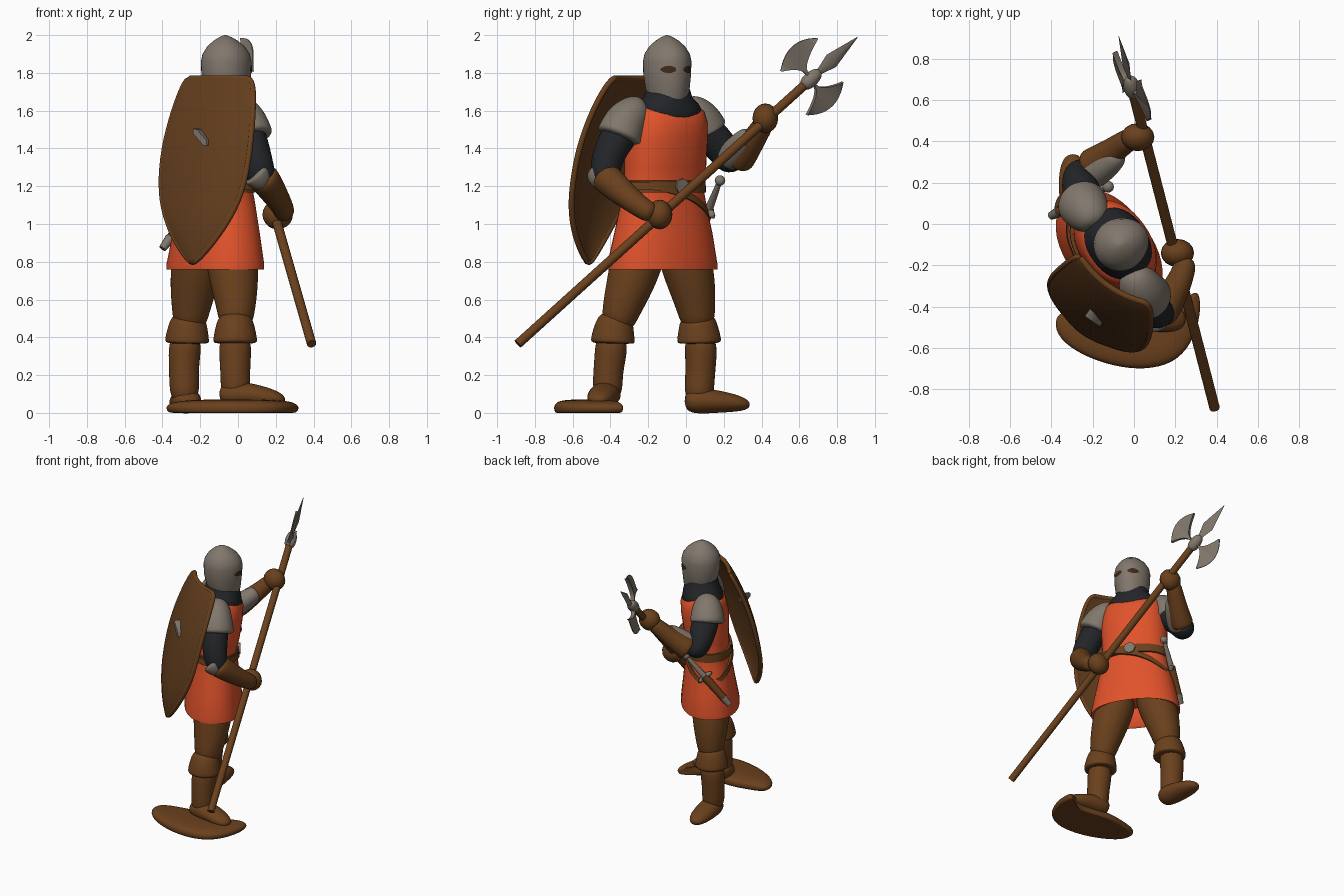
import bpy, bmesh
from math import sin, cos, pi, radians
from mathutils import Vector as V

if "Cube" in bpy.data.objects:
    bpy.data.objects.remove(bpy.data.objects["Cube"])


def material(name, rgb):
    m = bpy.data.materials.new(name)
    m.use_nodes = True
    m.diffuse_color = (*rgb, 1)
    m.node_tree.nodes["Principled BSDF"].inputs["Base Color"].default_value = (*rgb, 1)
    return m


ORANGE = material("orange cloth", (.75, .085, .024))
LEATHER = material("brown leather", (.145, .052, .012))
WOOD = material("shield brown", (.12, .046, .012))
STEEL = material("grey steel", (.22, .185, .15))
MAIL = material("dark mail", (.016, .018, .021))
SLIT = material("visor shadow", (.05, .022, .01))


def build(name, mat, verts, faces, subsurf=0, thick=0):
    """Make a smooth mesh object with optional thickness and subdivision."""
    me = bpy.data.meshes.new(name)
    me.from_pydata([tuple(v) for v in verts], [], faces)
    bm = bmesh.new()
    bm.from_mesh(me)
    bmesh.ops.recalc_face_normals(bm, faces=bm.faces[:])
    bm.to_mesh(me)
    bm.free()
    ob = bpy.data.objects.new(name, me)
    bpy.context.collection.objects.link(ob)
    me.materials.append(mat)
    if subsurf:
        mod = ob.modifiers.new("smooth", "SUBSURF")
        mod.levels = mod.render_levels = subsurf
    if thick:
        mod = ob.modifiers.new("thickness", "SOLIDIFY")
        mod.thickness, mod.offset = thick, 0
    bpy.ops.object.select_all(action="DESELECT")
    ob.select_set(True)
    bpy.context.view_layer.objects.active = ob
    bpy.ops.object.shade_smooth_by_angle(angle=radians(50))
    return ob


def skin(name, mat, rings, closed=True, caps=True, **kw):
    """Join rows of points into a surface."""
    n = len(rings[0])
    faces = [(i * n + j, i * n + (j + 1) % n, (i + 1) * n + (j + 1) % n, (i + 1) * n + j)
             for i in range(len(rings) - 1) for j in range(n if closed else n - 1)]
    if closed and caps:
        faces += [tuple(range(n)), tuple(range((len(rings) - 1) * n, len(rings) * n))]
    return build(name, mat, [p for r in rings for p in r], faces, **kw)


def tube(name, mat, path, radii, sides=12, subsurf=2):
    """Sweep an ellipse along a path; each radius is a number or (across, upright)."""
    pts = [V(p) for p in path]
    rings, side, last = [], None, None
    for i, p in enumerate(pts):
        t = (pts[min(i + 1, len(pts) - 1)] - pts[max(i - 1, 0)]).normalized()
        if side is None:
            side = t.cross(V((0, 0, 1)))
            side = side.normalized() if side.length > .2 else t.orthogonal().normalized()
        else:
            side = last.rotation_difference(t) @ side
        last, up = t, t.cross(side)
        r = radii[i] if isinstance(radii, list) else radii
        a, b = r if isinstance(r, tuple) else (r, r)
        rings.append([p + side * a * cos(k * 2 * pi / sides) + up * b * sin(k * 2 * pi / sides)
                      for k in range(sides)])
    return skin(name, mat, rings, subsurf=subsurf)


TURN = radians(36)
FRONT = V((cos(TURN), sin(TURN), 0))
SIDE = V((-FRONT.y, FRONT.x, 0))


def body_ring(x, y, z, wide, deep, dip=0, tilt=0, n=40):
    """Ring round the body; dip lowers the front and back, tilt lowers one hip."""
    out = []
    for k in range(n):
        c, s = cos(k * 2 * pi / n), sin(k * 2 * pi / n)
        out.append(V((x, y, z - dip * c * c - tilt * s))
                   + FRONT * deep * abs(c) ** .9 * (1 if c > 0 else -1)
                   + SIDE * wide * abs(s) ** .9 * (1 if s > 0 else -1))
    return out


def ball(name, mat, loc, r, scale=(1, 1, 1)):
    rings = [[V(loc) + V((scale[0] * r * sin(a) * cos(b), scale[1] * r * sin(a) * sin(b),
                          scale[2] * r * cos(a))) for b in [k * pi / 8 for k in range(16)]]
             for a in [.02 + (pi - .04) * i / 10 for i in range(11)]]
    return skin(name, mat, rings)


# Tabard with a hollow hem and scooped neck, mail collar and belts
tabard = [(-.12, -.125, .9, .265, .165), (-.12, -.125, .77, .295, .188), (-.12, -.125, .76, .318, .205),
          (-.12, -.125, .79, .318, .205),
          (-.115, -.12, .95, .285, .182), (-.11, -.12, 1.1, .25, .16), (-.11, -.118, 1.2, .228, .147),
          (-.1, -.11, 1.3, .235, .157), (-.09, -.105, 1.45, .235, .168), (-.085, -.095, 1.54, .222, .162, .01),
          (-.085, -.095, 1.6, .205, .148, .025), (-.08, -.095, 1.63, .17, .132, .045)]
skin("tabard", ORANGE, [body_ring(*r) for r in tabard])
skin("mail_collar", MAIL, [body_ring(*r) for r in [
    (-.08, -.095, 1.57, .17, .13, .03), (-.08, -.095, 1.61, .185, .147, .045), (-.075, -.095, 1.645, .165, .138, .035),
    (-.07, -.095, 1.675, .125, .122, .01), (-.07, -.095, 1.72, .11, .11)]])
skin("belt", LEATHER, [body_ring(-.11, -.118, z, .225 + e, .147 + e) for z, e in
                       [(1.165, 0), (1.167, .017), (1.228, .015), (1.23, 0)]])
skin("sword_belt", LEATHER, [body_ring(-.112, -.12, z, .247 + e, .15 + e, dip=-.055, tilt=.09) for z, e in
                             [(1.09, 0), (1.09, .022), (1.13, .016), (1.13, 0)]], caps=False)
tube("buckle", STEEL, [V((-.11, -.118, 1.198)) + FRONT * d for d in (.14, .174)], .042, sides=8, subsurf=0)

# Helmet with a ridge down the visor, and two eye slits
HEAD = V((-.068, -.1, 0))
FACE = radians(28)


def head_point(z, r, a, grow=0):
    r = r * (1 + .13 * max(0, cos(a)) ** 4) + grow
    drop = .03 * cos(a) if z < 1.72 else 0
    return HEAD + V((r * cos(a + FACE), r * sin(a + FACE), z - drop))


skin("helmet", STEEL, [[head_point(z, r, k * pi / 20) for k in range(40)] for z, r in [
    (1.65, .085), (1.655, .098), (1.71, .116), (1.79, .126), (1.86, .128), (1.9, .12), (1.94, .095),
    (1.97, .062), (1.99, .03), (2.0, .004)]])
for s in (-1, 1):
    rows = [[head_point(1.818 + h * sin(pi * (.12 + .8 * i / 8)), .127, s * radians(9 + 4.2 * i), .003)
             for i in range(9)] for h in (-.02, .02)]
    skin("eye_slit", SLIT, rows, closed=False)

# Arms: mail sleeve, shoulder plate, elbow plate, gauntlet and hand
arms = {
    "lower": dict(sleeve=[(.01, -.26, 1.55), (.05, -.355, 1.48), (.09, -.415, 1.36), (.12, -.435, 1.25), (.16, -.38, 1.2)],
                  pad=[(-.01, -.22, 1.625), (0, -.245, 1.62), (.035, -.315, 1.56), (.062, -.35, 1.475), (.067, -.36, 1.45)],
                  glove=[(.125, -.43, 1.255), (.14, -.42, 1.24), (.2, -.32, 1.15), (.245, -.22, 1.075), (.245, -.17, 1.05)],
                  hand=(.21, -.14, 1.05),
                  steel=[(.085, -.455, 1.275), (.1, -.45, 1.265), (.12, -.445, 1.23), (.14, -.42, 1.2)]),
    "upper": dict(sleeve=[(-.21, .04, 1.54), (-.245, .12, 1.48), (-.265, .195, 1.4), (-.27, .24, 1.33), (-.2, .28, 1.34)],
                  pad=[(-.18, -.01, 1.625), (-.19, .01, 1.62), (-.225, .06, 1.57), (-.25, .095, 1.505), (-.255, .105, 1.48)],
                  glove=[(-.22, .275, 1.335), (-.2, .285, 1.35), (-.12, .34, 1.42), (-.04, .4, 1.51), (0, .42, 1.55)],
                  hand=(.018, .42, 1.56),
                  steel=[(-.24, .22, 1.33), (-.2, .24, 1.36), (-.1, .31, 1.445), (-.07, .345, 1.48)]),
}
for key, a in arms.items():
    tube(key + "_sleeve", MAIL, a["sleeve"], [.1, .1, .092, .085, .06])
    tube(key + "_shoulder_plate", STEEL, a["pad"], [.04, .085, .116, .126, .128])
    tube(key + "_elbow_plate", STEEL, a["steel"], [.068, .082, .065, .045])
    tube(key + "_gauntlet", LEATHER, a["glove"], [.08, .088, .07, .058, .055])
    ball(key + "_hand", LEATHER, a["hand"], .07, (1.15, .97, 1.12))

# Legs: trousers, boot cuff, boot and foot
legs = {
    "planted": dict(thigh=[(-.05, -.22, .95), (-.03, -.26, .8), (-.015, -.31, .64), (-.01, -.345, .54), (-.01, -.37, .44)],
                    cuff=[(-.015, -.365, .53), (-.015, -.38, .46), (-.015, -.388, .38), (-.015, -.388, .365)],
                    boot=[(-.015, -.39, .42), (-.015, -.4, .3), (-.015, -.415, .2), (-.01, -.415, .06)],
                    foot=[(-.1, -.41, .09), (-.03, -.42, .1), (.09, -.44, .095), (.2, -.46, .075), (.25, -.47, .065)]),
    "stepping": dict(thigh=[(-.2, -.04, .95), (-.215, 0, .8), (-.24, .04, .64), (-.25, .055, .54), (-.26, .07, .44)],
                     cuff=[(-.26, .06, .53), (-.265, .065, .46), (-.27, .07, .38), (-.27, .07, .365)],
                     boot=[(-.275, .075, .42), (-.285, .08, .3), (-.287, .075, .2), (-.28, .065, .04)],
                     foot=[(-.265, -.01, .06), (-.27, .06, .065), (-.285, .17, .06), (-.295, .28, .05), (-.3, .34, .04)]),
}
for key, l in legs.items():
    tube(key + "_trouser", LEATHER, l["thigh"], [.14, .147, .125, .104, .085])
    tube(key + "_boot_cuff", LEATHER, l["cuff"], [.085, .108, .124, .118])
    tube(key + "_boot", LEATHER, l["boot"], [.09, .088, .08, .085])
    tube(key + "_foot", LEATHER, l["foot"],
         [(.06, .05), (.085, .075), (.085, .062), (.07, .046), (.03, .02)])

# Crescent footing under the planted foot, with a domed edge
outline = [(-.385, -.47), (-.365, -.555), (-.25, -.635), (-.1, -.688), (.05, -.705), (.19, -.675), (.28, -.58),
           (.325, -.43), (.315, -.32), (.27, -.34), (.2, -.42), (.05, -.4), (-.1, -.37), (-.25, -.4), (-.355, -.425)]
mid = V((0, -.54))
skin("footing", LEATHER, [[(*mid.lerp(V(p), s), z) for p in outline] for s, z in
                          [(.9, 0), (.97, 0), (1.01, .02), (1, .04), (.9, .06), (.55, .072)]], subsurf=2)

# Shield slung on the back: curved board, raised rim, small fitting
W, N = V((.82, -.57, 0)), V((-.57, -.82, 0))
board = [(1.772, -.1, -.27, .195), (1.74, -.103, -.29, .225), (1.6, -.13, -.35, .257), (1.4, -.165, -.41, .28),
         (1.2, -.19, -.45, .27), (1.05, -.21, -.485, .22), (.9, -.23, -.51, .12), (.79, -.24, -.515, .012)]


def shield_row(z, x, y, half):
    return [V((x, y, z)) + W * half * v + N * .2 * half * (1 - v * v) for v in [k / 6 - 1 for k in range(13)]]


rows = [shield_row(*b) for b in board]
skin("shield", WOOD, rows, closed=False, thick=.025, subsurf=2)
rim = rows[0] + [r[-1] for r in rows[1:]] + [r[0] for r in rows[:0:-1]] + [rows[0][0]]
tube("shield_rim", LEATHER, rim, .017, sides=8, subsurf=2)
fitting = V((-.19, -.455, 1.46))
skin("shield_fitting", STEEL, [[fitting + N * d + W * u + V((0, 0, v)) for u, v in
                                ((-.045, .045), (-.02, .04), (.04, -.015), (.045, -.045), (.02, -.045), (-.045, .02))]
                               for d in (-.03, .02)])

# Halberd: pole, socket, spike and two crescent blades
base, neck = V((.39, -.89, .365)), V((-.01, .66, 1.765))
D = (neck - base).normalized()
P = V((.42, -.55, .72))
P = (P - D * P.dot(D)).normalized()
Q = D.cross(P)
tube("pole", LEATHER, [base, neck], .025, sides=16, subsurf=0)
tube("socket", STEEL, [neck + D * s for s in (-.06, -.02, .02, .07)], [.03, .042, .042, .025])


def blade(name, sign, shift, rise):
    """Crescent on a narrow stem, thick at the stem and thin at the edge."""
    span = [k / 10 - 1 for k in range(21)]
    edge = [(shift + .132 * v, rise + .2 - .06 * v * v) for v in span]
    inner = [(shift * abs(v) + .132 * v, .02 + (rise + .118) * abs(v) ** .42) for v in span]
    loops = [[neck + D * s + P * sign * u + Q * t * h for s, u in row]
             for row, t, h in [(inner, 1, .014), (edge, 1, .003), (edge, -1, .003), (inner, -1, .014)]]
    skin(name, STEEL, loops + loops[:1], closed=False)


blade("upper_blade", 1, .03, .015)
blade("lower_blade", -1, 0, 0)
skin("spike", STEEL, [[neck + D * s + P * w * c + Q * .4 * w * q for c, q in ((1, 0), (0, 1), (-1, 0), (0, -1))]
                      for s, w in ((.03, .022), (.07, .02), (.15, .045), (.34, .002))])

# Sword at the hip in its scabbard
pommel, tip = V((-.125, .18, 1.23)), V((-.4, .04, .87))
axis = tip - pommel
guard = pommel + axis * .42
across = axis.cross(FRONT).cross(axis).normalized()
ball("pommel", STEEL, pommel, .028)
tube("grip", STEEL, [pommel, guard], [.013, .022], subsurf=0)
tube("guard", STEEL, [guard - across * .065 + axis * .03, guard, guard + across * .065 + axis * .03],
     [.013, .026, .013], subsurf=1)
tube("scabbard", LEATHER, [guard, pommel + axis * .9], [.03, .024], subsurf=0)
tube("scabbard_tip", STEEL, [pommel + axis * .85, tip], [.028, .02], subsurf=0)
